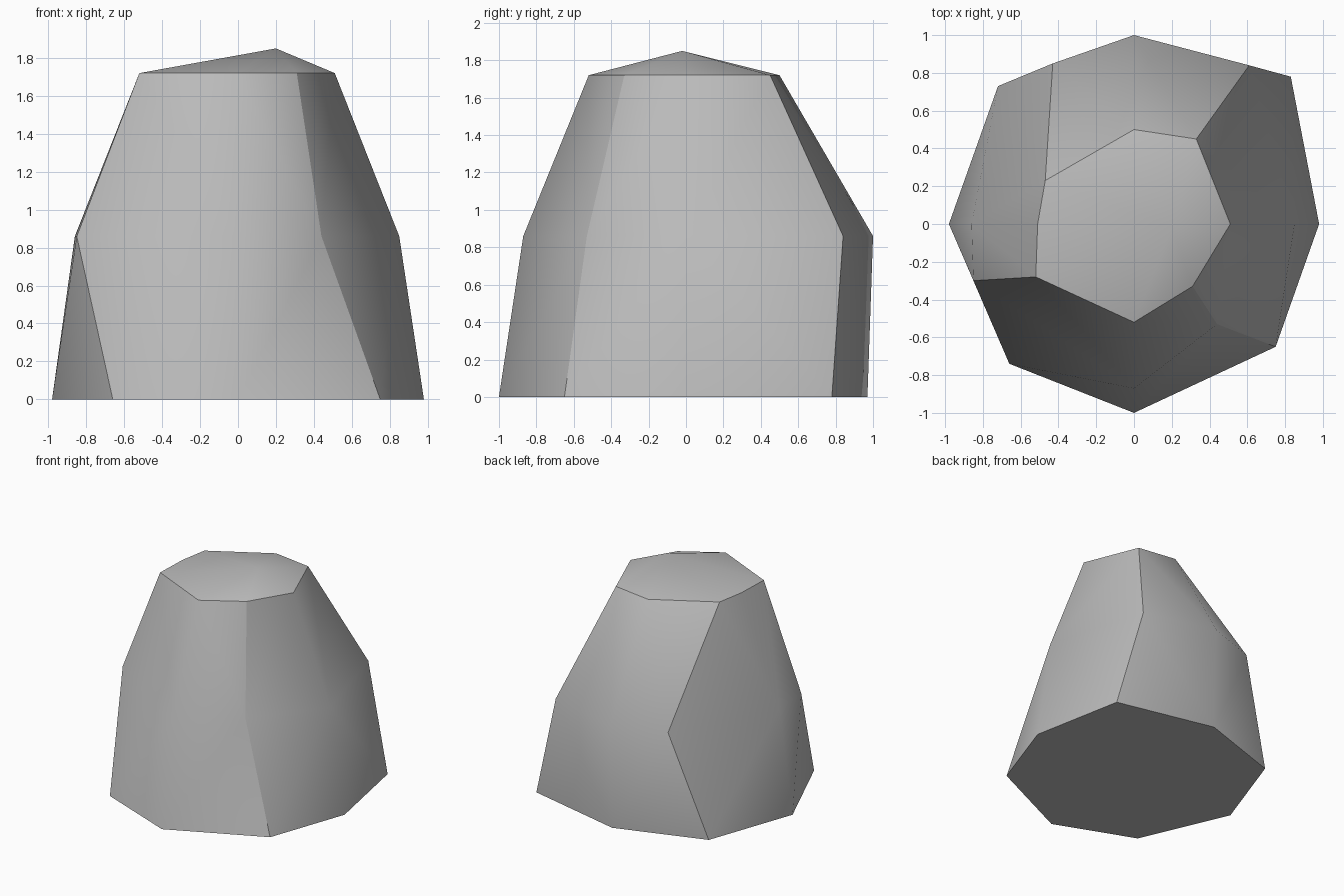
import bpy
import bmesh

cube = bpy.data.objects.get("Cube")
if cube:
    bpy.data.objects.remove(cube)

# Stone material
stone = bpy.data.materials.new("grey_stone")
stone.use_nodes = True
colour = (0.5, 0.5, 0.5, 1)
stone.diffuse_color = colour
bsdf = stone.node_tree.nodes["Principled BSDF"]
bsdf.inputs["Base Color"].default_value = colour
bsdf.inputs["Roughness"].default_value = 0.9

# Three uneven eight-sided rings, counter-clockwise from the front corner
base = [(0, -1), (.75, -.65), (.98, 0), (.83, .78), (0, .97), (-.72, .73), (-.98, 0), (-.66, -.74)]
waist = [(0, -.87), (.44, -.53), (.85, 0), (.61, .84), (0, 1), (-.43, .85), (-.86, 0), (-.85, -.3)]
rim = [(0, -.52), (.31, -.33), (.51, 0), (.33, .45), (0, .5), (-.47, .23), (-.51, 0), (-.52, -.28)]

bm = bmesh.new()
levels = zip((base, waist, rim), (0, .86, 1.72))
rings = [[bm.verts.new((x, y, z)) for x, y in ring] for ring, z in levels]
peak = bm.verts.new((.2, -.02, 1.85))
sides = len(base)

# Side bands, split along the shorter diagonal
walls = []
for low, high in zip(rings, rings[1:]):
    for i in range(sides):
        j = (i + 1) % sides
        walls.append(bm.faces.new((low[i], low[j], high[j], high[i])))
bmesh.ops.triangulate(bm, faces=walls, quad_method='SHORT_EDGE')

# Shallow cap and flat underside
for i in range(sides):
    bm.faces.new((rings[2][i], rings[2][(i + 1) % sides], peak))
bm.faces.new(rings[0][::-1])

# Smooth faces, with creases on the rims and on every second corner
for face in bm.faces:
    face.smooth = True
for i in range(sides):
    creases = [(ring[i], ring[(i + 1) % sides]) for ring in (rings[0], rings[2])]
    if i % 2:
        creases += [(low[i], high[i]) for low, high in zip(rings, rings[1:])]
    for pair in creases:
        bm.edges.get(pair).smooth = False

mesh = bpy.data.meshes.new("rock")
bm.to_mesh(mesh)
bm.free()
mesh.materials.append(stone)
rock = bpy.data.objects.new("rock", mesh)
bpy.context.collection.objects.link(rock)
